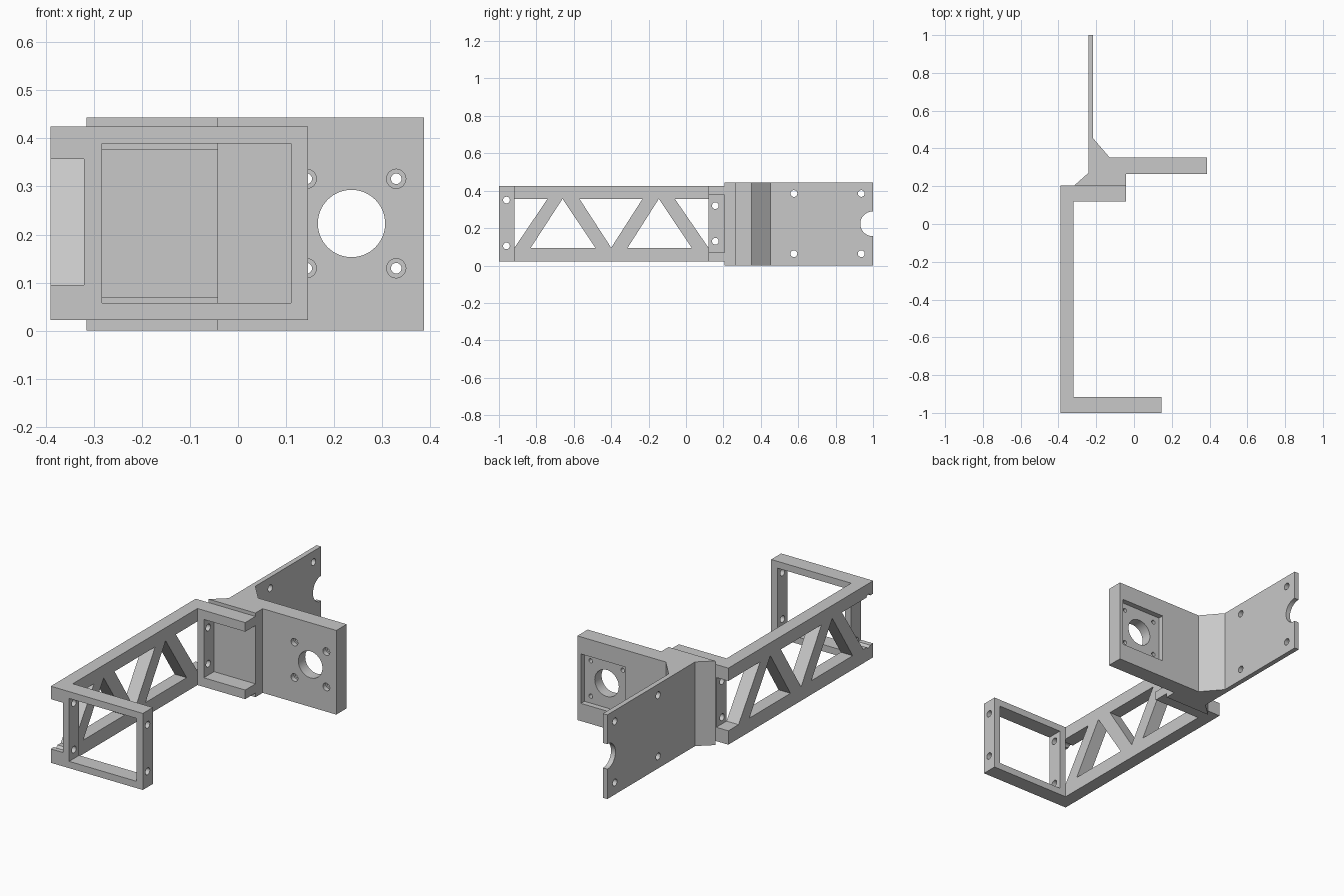
import bpy, bmesh, math
from mathutils import Vector

cube = bpy.data.objects.get("Cube")
if cube:
    bpy.data.objects.remove(cube, do_unlink=True)

grey = bpy.data.materials.new("plain_grey")
grey.use_nodes = True
GREY = (0.58, 0.58, 0.58, 1)
grey.diffuse_color = GREY
grey.node_tree.nodes["Principled BSDF"].inputs["Base Color"].default_value = GREY


def prism(name, points, axis, low, high):
    """Extrude a 2D outline along an axis (outline uses the other two axes in order)."""
    def place(p, d):
        co = list(p)
        co.insert("xyz".index(axis), d)
        return Vector(co)
    bm = bmesh.new()
    face = bm.faces.new([bm.verts.new(place(p, low)) for p in points])
    top = bmesh.ops.extrude_face_region(bm, geom=[face])["geom"]
    shift = place((0, 0), high - low)
    bmesh.ops.translate(bm, vec=shift, verts=[v for v in top if isinstance(v, bmesh.types.BMVert)])
    bmesh.ops.recalc_face_normals(bm, faces=bm.faces)
    mesh = bpy.data.meshes.new(name)
    bm.to_mesh(mesh)
    bm.free()
    mesh.materials.append(grey)
    obj = bpy.data.objects.new(name, mesh)
    bpy.context.collection.objects.link(obj)
    return obj


def rect(a0, a1, b0, b1):
    return [(a0, b0), (a1, b0), (a1, b1), (a0, b1)]


def circle(a, b, r, n=40):
    return [(a + r * math.cos(math.tau * i / n), b + r * math.sin(math.tau * i / n)) for i in range(n)]


def cut(obj, points, axis, low, high):
    """Subtract an extruded outline from a part."""
    cutter = prism("cutter", points, axis, low, high)
    cutter.hide_render = True
    mod = obj.modifiers.new("cut", "BOOLEAN")
    mod.operation = "DIFFERENCE"
    mod.solver = "EXACT"
    mod.object = cutter
    bpy.context.view_layer.objects.active = obj
    bpy.ops.object.modifier_apply(modifier=mod.name)
    bpy.data.objects.remove(cutter, do_unlink=True)


LEFT, INNER, POST = -0.39, -0.32, -0.283   # arm thickness and post edges in x
BOTTOM, TOP = 0.022, 0.425                 # bracket height
LOW, HIGH = 0.095, 0.357                   # truss opening height
FRONT, REAR = -0.917, 0.12                 # inner faces of the end flanges
BACK = 0.205

# Truss arm: triangular openings, the end ones running out as notches
truss = prism("truss_arm", rect(-1, BACK, BOTTOM, TOP), "x", LEFT, INNER)
openings = [
    [(-1.1, LOW), (FRONT, LOW), (-0.74, HIGH), (-1.1, HIGH)],
    [(-0.83, LOW), (-0.485, LOW), (-0.66, HIGH)],
    [(-0.57, HIGH), (-0.4, LOW), (-0.232, HIGH)],
    [(-0.312, LOW), (0.03, LOW), (-0.145, HIGH)],
    [(-0.06, HIGH), (REAR, LOW), (0.3, LOW), (0.3, HIGH)],
]
for outline in openings:
    cut(truss, outline, "x", -0.5, -0.2)

# Front frame with a rectangular window
frame = prism("front_frame", rect(INNER, 0.146, BOTTOM, TOP), "y", -1, FRONT)
cut(frame, rect(POST, 0.11, 0.058, 0.389), "y", -1.1, -0.8)
for z in (0.105, 0.35):
    for part in (truss, frame):
        cut(part, circle(-0.96, z, 0.018), "x", -0.5, 0.3)

# Rear channel, open toward the motor plate
channel = prism("rear_channel", rect(INNER, -0.042, BOTTOM, TOP), "y", REAR, BACK)
cut(channel, rect(POST, 0.1, 0.07, 0.377), "y", 0, 0.3)
for z in (0.13, 0.32):
    cut(channel, circle(0.157, z, 0.018), "x", -0.5, 0.1)

# Mount body: motor plate, braced corner and thin tail plate
mount = prism("mount_body", [
    (-0.315, BACK), (-0.242, 0.27), (-0.242, 1), (-0.216, 1), (-0.216, 0.453),
    (-0.128, 0.351), (0.387, 0.351), (0.387, 0.265), (-0.042, 0.265), (-0.042, BACK),
], "z", 0, 0.443)

# Motor seat, shaft hole and counterbored screw holes
cx, cz = 0.236, 0.223
cut(mount, rect(cx - 0.13, cx + 0.13, cz - 0.13, cz + 0.13), "y", 0.322, 0.4)
cut(mount, circle(cx, cz, 0.07, 64), "y", 0.23, 0.4)
for sx in (-1, 1):
    for sz in (-1, 1):
        x, z = cx + sx * 0.093, cz + sz * 0.093
        cut(mount, circle(x, z, 0.02), "y", 0.23, 0.29)
        cut(mount, circle(x, z, 0.011), "y", 0.23, 0.4)

# Tail plate screw holes and half-round notch
for y in (0.577, 0.937):
    for z in (0.063, 0.385):
        cut(mount, circle(y, z, 0.018), "x", -0.3, -0.15)
cut(mount, circle(0.998, cz, 0.066, 64), "x", -0.3, -0.15)

# Smooth the round holes, keep edges sharp
bpy.ops.object.select_all(action="DESELECT")
for part in (truss, frame, channel, mount):
    part.select_set(True)
bpy.context.view_layer.objects.active = mount
bpy.ops.object.shade_smooth_by_angle(angle=math.radians(25))
